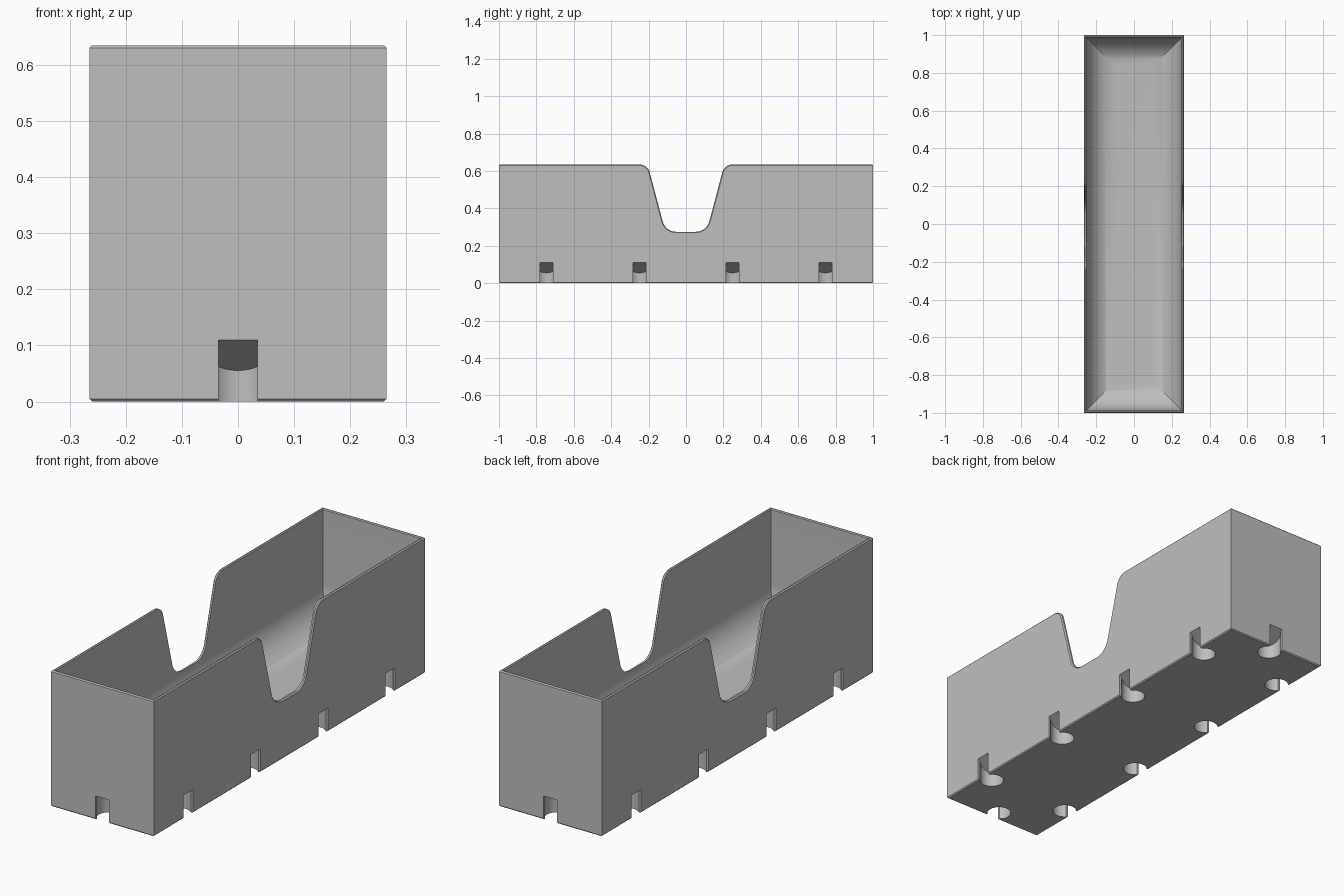
import bpy, bmesh, math
from mathutils import Vector

HX, HY, H = 0.265, 1.0, 0.635      # outer half width, half length, height
WALL, COVE, COVE_TOP = 0.013, 0.155, 0.28

old = bpy.data.objects.get("Cube")
if old:
    bpy.data.objects.remove(old, do_unlink=True)


def make_object(name, bm):
    bmesh.ops.recalc_face_normals(bm, faces=bm.faces[:])
    mesh = bpy.data.meshes.new(name)
    bm.to_mesh(mesh)
    bm.free()
    obj = bpy.data.objects.new(name, mesh)
    bpy.context.collection.objects.link(obj)
    return obj


def loft(bm, rings):
    """Closed solid through rings of equal point count."""
    loops = [[bm.verts.new(p) for p in ring] for ring in rings]
    n = len(loops[0])
    for a, b in zip(loops, loops[1:]):
        for i in range(n):
            j = (i + 1) % n
            bm.faces.new((a[i], a[j], b[j], b[i]))
    bm.faces.new(loops[0][::-1])
    bm.faces.new(loops[-1])


def rounded(prev, corner, nxt, radius, steps=10):
    """Points of a fillet arc at a corner."""
    prev, corner, nxt = Vector(prev), Vector(corner), Vector(nxt)
    u, v = (prev - corner).normalized(), (nxt - corner).normalized()
    half = u.angle(v) / 2
    centre = corner + (u + v).normalized() * radius / math.sin(half)
    start = corner + u * radius / math.tan(half) - centre
    end = corner + v * radius / math.tan(half) - centre
    sweep = start.angle(end)
    return [centre + (start * math.sin((1 - t) * sweep) + end * math.sin(t * sweep)) / math.sin(sweep)
            for t in (i / steps for i in range(steps + 1))]


# Outer body: side outline with the finger notch, extruded across the width
top, low = (0.205, H), (0.11, 0.275)
half_notch = rounded((HY, H), top, low, 0.058) + rounded(top, low, (0, low[1]), 0.075)
outline = [(-HY, 0), (HY, 0), (HY, H)]
outline += [(p.x, p.y) for p in half_notch]
outline += [(-p.x, p.y) for p in reversed(half_notch)]
outline.append((-HY, H))
bm = bmesh.new()
loft(bm, [[(x, y, z) for y, z in outline] for x in (-HX, HX)])
bmesh.ops.recalc_face_normals(bm, faces=bm.faces[:])


def is_trim_edge(edge):
    a, b = (v.co for v in edge.verts)
    if abs(a.x - b.x) > 0.1:                      # across the ends
        return abs(a.y) > HY - 0.01
    return abs(a.z - b.z) < 0.5                   # all but upright corners


bmesh.ops.bevel(bm, geom=[e for e in bm.edges if is_trim_edge(e)], offset=0.005,
                offset_type='OFFSET', segments=1, affect='EDGES')
tray = make_object("tray", bm)

# Cutter: cavity with a rounded cove around the floor and an eased rim
bm = bmesh.new()
profile = [(-0.014, H + 0.01), (0, H - 0.004)]
for i in range(17):
    a = i / 16 * math.pi / 2
    profile.append((COVE * (1 - math.cos(a)), COVE_TOP - COVE * math.sin(a)))
rings = []
for inset, z in profile:
    x, y = HX - WALL - inset, HY - WALL - inset
    rings.append([(-x, -y, z), (x, -y, z), (x, y, z), (-x, y, z)])
loft(bm, rings)

# Cutter: keyhole connector slots with sloping ceilings
R, DEPTH, NECK = 0.053, 0.05, 0.035
first = math.asin(NECK / R)
keyhole = [(-NECK, -0.03), (NECK, -0.03)]
for i in range(25):
    a = first + (2 * math.pi - 2 * first) * i / 24
    keyhole.append((R * math.sin(a), DEPTH - R * math.cos(a)))


def add_slot(origin, inward):
    side = Vector((-inward.y, inward.x, 0))
    base = [origin + side * s + inward * d for s, d in keyhole]
    loft(bm, [[p + Vector((0, 0, -0.03)) for p in base],
              [p + Vector((0, 0, 0.11 - 0.53 * d)) for p, (s, d) in zip(base, keyhole)]])


for sign in (-1, 1):
    add_slot(Vector((0, sign * HY, 0)), Vector((0, -sign, 0)))
    for y in (-0.746, -0.249, 0.249, 0.746):
        add_slot(Vector((sign * HX, y, 0)), Vector((-sign, 0, 0)))
cutter = make_object("cutter", bm)
cutter.hide_render = True

# Carve the tray
mod = tray.modifiers.new("carve", 'BOOLEAN')
mod.operation, mod.solver, mod.object = 'DIFFERENCE', 'EXACT', cutter
for obj in bpy.context.selected_objects:
    obj.select_set(False)
bpy.context.view_layer.objects.active = tray
tray.select_set(True)
bpy.ops.object.modifier_apply(modifier=mod.name)
bpy.data.objects.remove(cutter, do_unlink=True)

# Single grey colour
grey = bpy.data.materials.new("light_grey")
grey.use_nodes = True
colour = (0.52, 0.52, 0.52, 1)
grey.diffuse_color = colour
grey.node_tree.nodes["Principled BSDF"].inputs["Base Color"].default_value = colour
tray.data.materials.clear()
tray.data.materials.append(grey)
bpy.ops.object.shade_smooth_by_angle(angle=math.radians(25))
